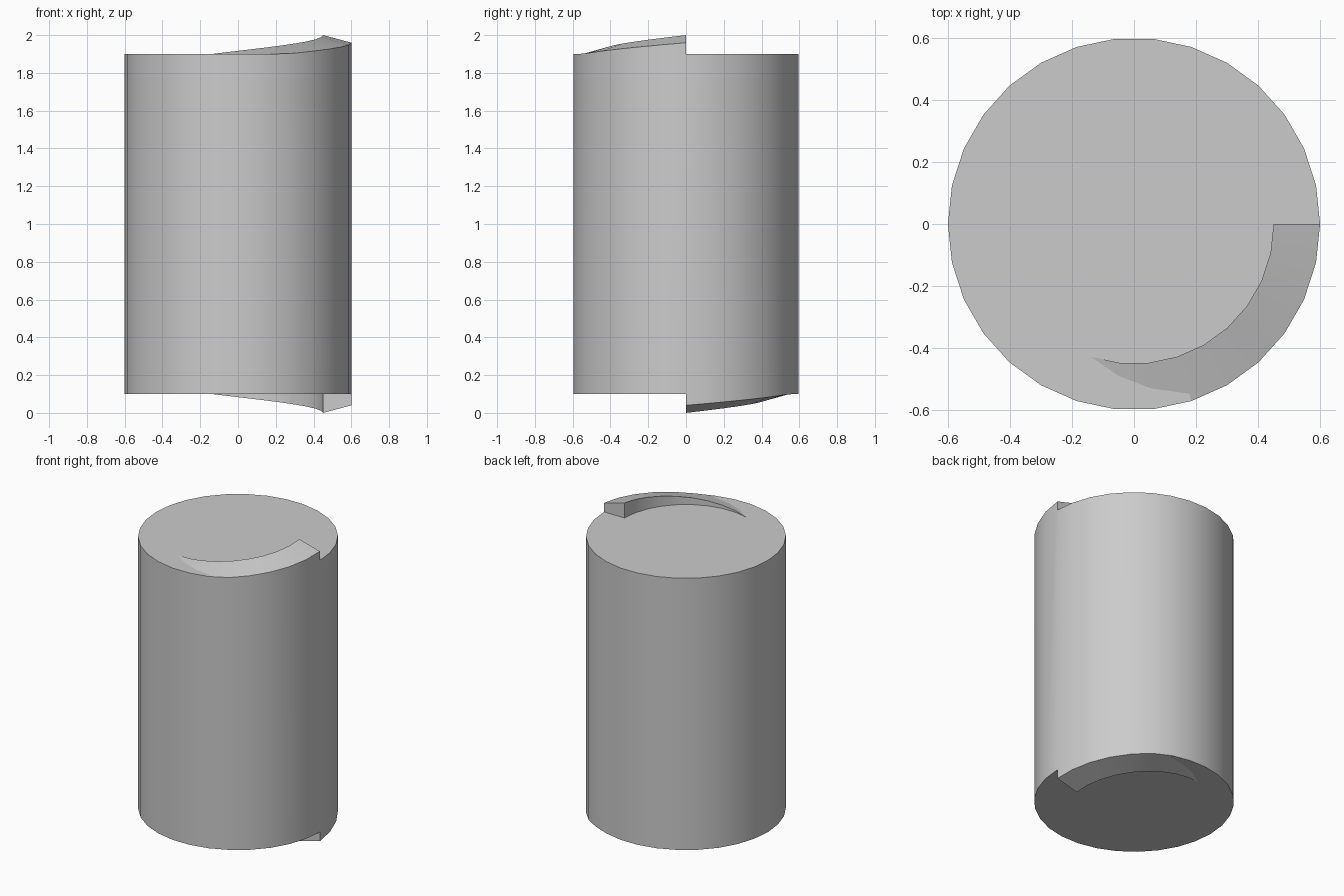
import bpy, bmesh, math
from mathutils import Vector

SIDES, STEPS = 30, 9          # facets around, facets covered by the ramp
R, R_IN = 0.6, 0.45           # drum radius, inner radius of the ramp
HALF, RISE, FALL = 0.9, 0.1, 0.04   # half height, ramp rise, outward slope

cube = bpy.data.objects.get("Cube")
if cube:
    bpy.data.objects.remove(cube, do_unlink=True)

grey = bpy.data.materials.new("light grey")
grey.use_nodes = True
colour = (0.6, 0.6, 0.6, 1)
grey.diffuse_color = colour
grey.node_tree.nodes["Principled BSDF"].inputs["Base Color"].default_value = colour

bm = bmesh.new()


def add_face(verts, smooth=True):
    """Add a polygon, skipping repeated corners."""
    verts = list(dict.fromkeys(verts))
    if len(verts) > 2:
        bm.faces.new(verts).smooth = smooth


def add_end(flip):
    """Build one end with its spiral ramp; return the rim, low step to high."""
    def point(i, radius, height):
        a = math.tau * i / SIDES
        v = Vector((radius * math.cos(a), radius * math.sin(a), HALF + height))
        return bm.verts.new((v.x, flip * v.y, 1 + flip * v.z))

    first = SIDES - STEPS
    rim = [point(i, R, 0) for i in range(first)]
    base, crest, foot = [], [], []
    for k in range(STEPS + 1):
        i, h = first + k, RISE * k / STEPS
        rim.append(point(i, R, max(0, h - FALL)))
        base.append(point(i, R_IN, 0))
        crest.append(point(i, R_IN, h) if k else base[0])
        # the slope meets the flat end before the rim while the ramp is low
        if h >= FALL:
            foot.append(rim[-1])
        else:
            foot.append(point(i, R_IN + (R - R_IN) * h / FALL, 0) if k else base[0])

    # flat end, following the foot of the ramp and its inner wall
    low = [k for k in range(STEPS + 1) if foot[k] is not rim[first + k]]
    last = low[-1]
    add_face(rim[:first + last + 1] + [foot[k] for k in reversed(low)] + base[1:], False)

    # sloped ramp top and inner wall
    for k in range(STEPS):
        corner = [rim[first + k]] if k == last else []
        add_face([crest[k], foot[k]] + corner + [foot[k + 1], crest[k + 1]])
        add_face([base[k], base[k + 1], crest[k + 1], crest[k]])

    # upright step at the high end of the ramp
    add_face([rim[SIDES], rim[0], base[-1], crest[-1]], False)
    return rim


top, bottom = add_end(1), add_end(-1)

# drum wall between the two rims
for i in range(SIDES):
    loop = [top[i], top[i + 1]]
    if i == SIDES - 1:
        loop.append(top[0])
    loop += [bottom[SIDES - 1 - i], bottom[SIDES - i]]
    if i == 0:
        loop.append(bottom[0])
    add_face(loop)

bmesh.ops.recalc_face_normals(bm, faces=bm.faces[:])
for edge in bm.edges:
    edge.smooth = edge.calc_face_angle(math.pi) < math.radians(30)

mesh = bpy.data.meshes.new("ramped_drum")
bm.to_mesh(mesh)
bm.free()
mesh.materials.append(grey)
drum = bpy.data.objects.new("ramped_drum", mesh)
bpy.context.collection.objects.link(drum)
